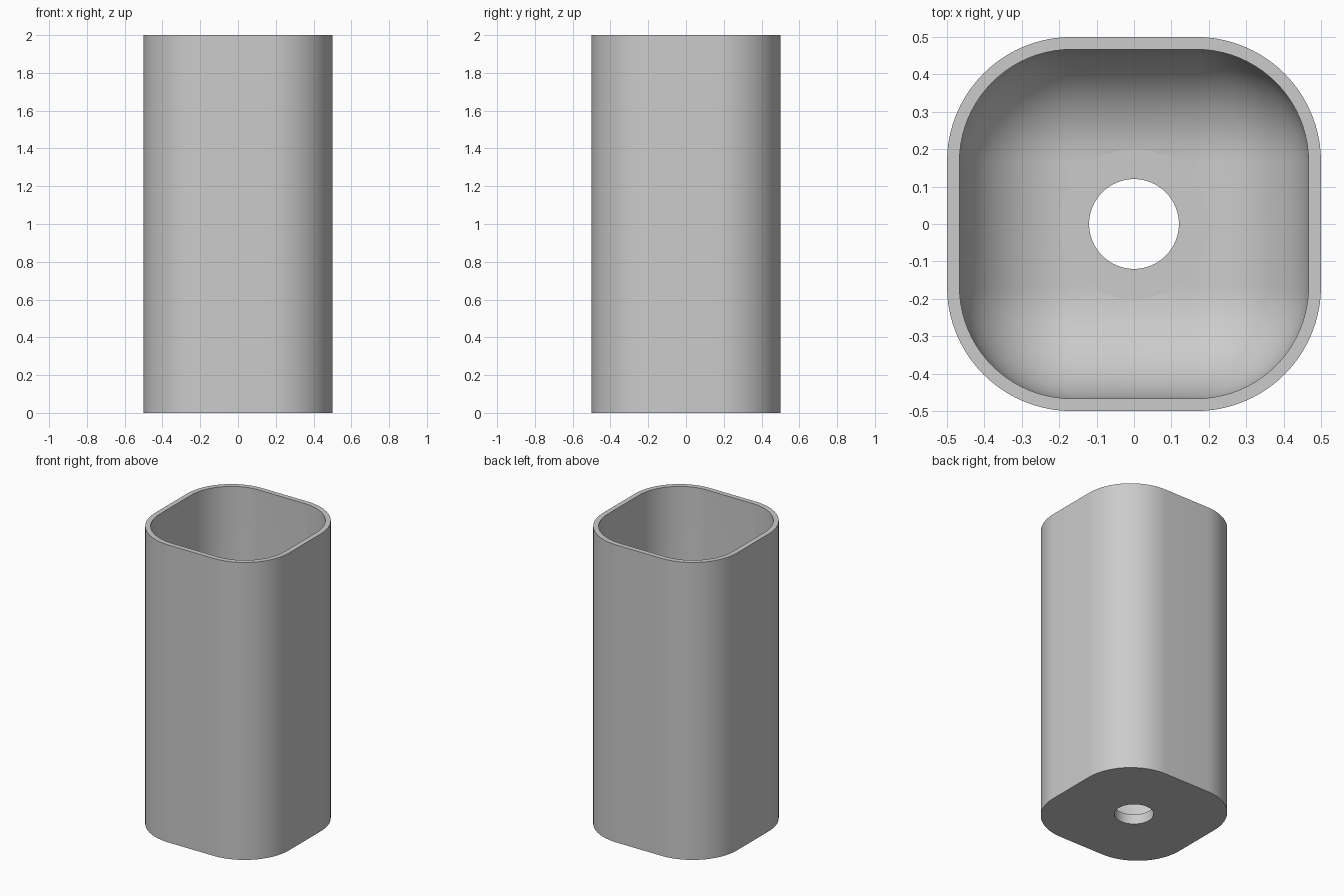
import bpy
import bmesh
from math import sin, cos, pi

cube = bpy.data.objects.get("Cube")
if cube:
    bpy.data.objects.remove(cube, do_unlink=True)

CORE = 1 / 6      # half length of each flat wall
OUTER = 1 / 3     # outer corner radius
INNER = 0.3       # inner corner and floor fillet radius
FLOOR = 1 / 15    # floor thickness
SEGS = 20         # segments per quarter turn

grey = bpy.data.materials.new("light grey")
grey.use_nodes = True
grey.diffuse_color = (0.6, 0.6, 0.6, 1)
grey.node_tree.nodes["Principled BSDF"].inputs["Base Color"].default_value = grey.diffuse_color


def rounded_ring(bm, core, radius, z):
    """Rounded square: four arcs centred on the corners of a core square."""
    ring = []
    for quarter, (sx, sy) in enumerate([(1, 1), (-1, 1), (-1, -1), (1, -1)]):
        for i in range(SEGS + 1):
            a = (quarter + i / SEGS) * pi / 2
            ring.append(bm.verts.new((sx * core + radius * cos(a),
                                      sy * core + radius * sin(a), z)))
    return ring


def solid(name, core, levels):
    """Closed solid through rounded rings given as (radius, z) pairs."""
    bm = bmesh.new()
    rings = [rounded_ring(bm, core, r, z) for r, z in levels]
    for low, high in zip(rings, rings[1:]):
        for i in range(len(low)):
            j = (i + 1) % len(low)
            bm.faces.new((low[i], low[j], high[j], high[i]))
    bm.faces.new(rings[0][::-1])
    bm.faces.new(rings[-1])
    bmesh.ops.remove_doubles(bm, verts=bm.verts[:], dist=1e-5)
    bmesh.ops.recalc_face_normals(bm, faces=bm.faces[:])
    mesh = bpy.data.meshes.new(name)
    bm.to_mesh(mesh)
    bm.free()
    mesh.materials.append(grey)
    obj = bpy.data.objects.new(name, mesh)
    bpy.context.collection.objects.link(obj)
    return obj


# Outer shell
body = solid("square_cup", CORE, [(OUTER, 0), (OUTER, 2)])

# Cavity with a fully filleted floor
fillet = [(INNER * sin(t), FLOOR + INNER * (1 - cos(t)))
          for t in (i / SEGS * pi / 2 for i in range(1, SEGS + 1))]
cavity = solid("cavity_cutter", CORE, [(0.0002, FLOOR)] + fillet + [(INNER, 2.2)])

# Shallow round seat in the floor, and the drain hole through it
seat = solid("seat_cutter", 0, [(0.2, FLOOR), (0.2, 0.3)])
drain = solid("drain_cutter", 0, [(0.12, -0.1), (0.12, 0.4)])

bpy.ops.object.select_all(action='DESELECT')
bpy.context.view_layer.objects.active = body
body.select_set(True)
for cutter in (cavity, seat, drain):
    cutter.hide_render = True
    mod = body.modifiers.new("cut", 'BOOLEAN')
    mod.operation = 'DIFFERENCE'
    mod.solver = 'EXACT'
    mod.object = cutter
    bpy.ops.object.modifier_apply(modifier=mod.name)
    bpy.data.objects.remove(cutter, do_unlink=True)

bpy.ops.object.shade_smooth_by_angle(angle=pi / 6)
